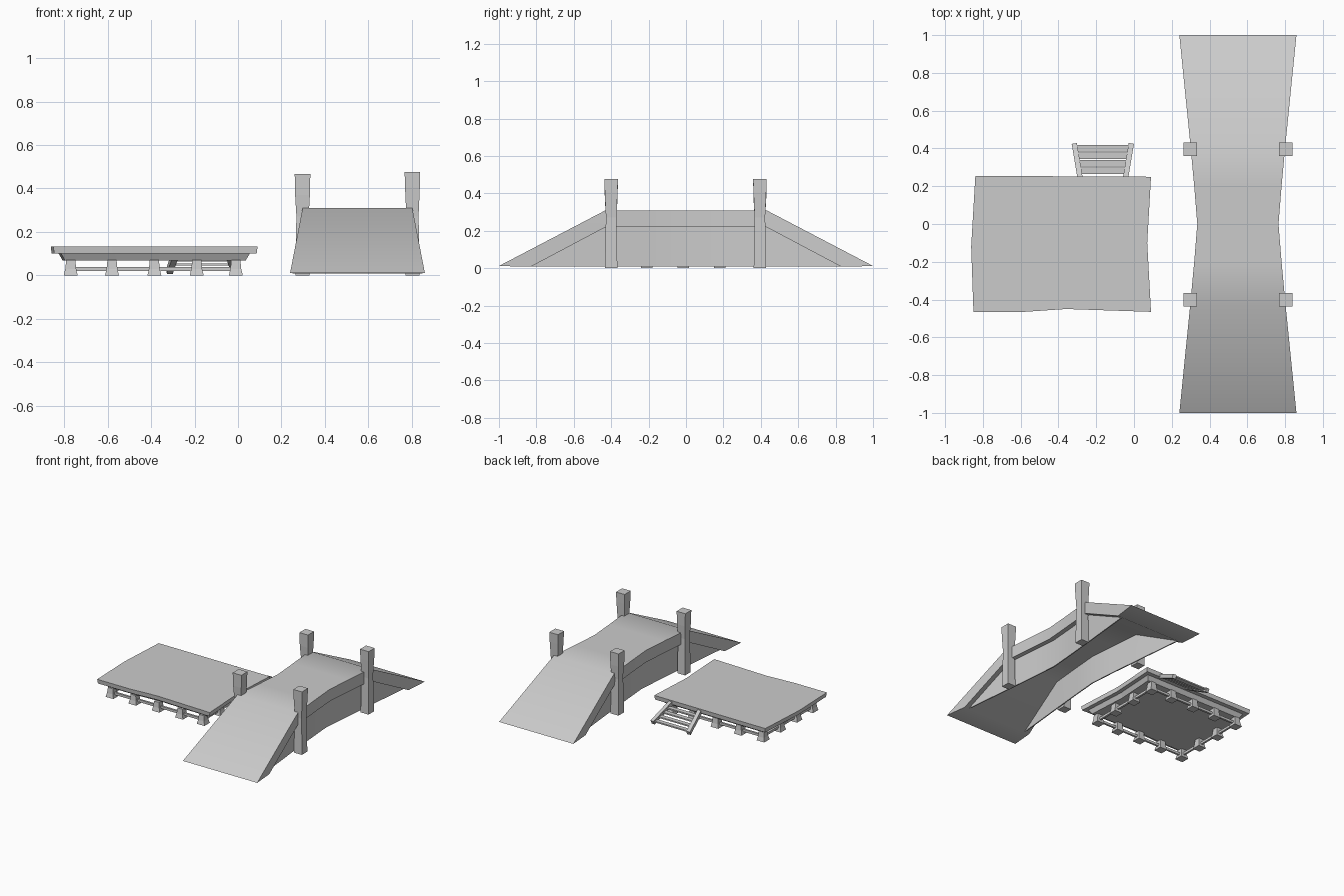
import bpy, bmesh, math
from mathutils import Vector

cube = bpy.data.objects.get("Cube")
if cube:
    bpy.data.objects.remove(cube)

grey = bpy.data.materials.new("plain grey")
grey.use_nodes = True
grey.diffuse_color = (0.6, 0.6, 0.6, 1)
grey.node_tree.nodes["Principled BSDF"].inputs["Base Color"].default_value = grey.diffuse_color


def loft(name, rings, smooth=False):
    """Closed solid skinned through rings of equal point count."""
    bm = bmesh.new()
    loops = [[bm.verts.new(p) for p in ring] for ring in rings]
    n = len(loops[0])
    for a, b in zip(loops, loops[1:]):
        for i in range(n):
            j = (i + 1) % n
            bm.faces.new((a[i], a[j], b[j], b[i]))
    bm.faces.new(loops[0])
    bm.faces.new(loops[-1])
    bmesh.ops.recalc_face_normals(bm, faces=bm.faces)
    mesh = bpy.data.meshes.new(name)
    bm.to_mesh(mesh)
    bm.free()
    mesh.materials.append(grey)
    obj = bpy.data.objects.new(name, mesh)
    bpy.context.collection.objects.link(obj)
    if smooth:
        bpy.ops.object.select_all(action='DESELECT')
        obj.select_set(True)
        bpy.context.view_layer.objects.active = obj
        bpy.ops.object.shade_smooth_by_angle(angle=math.radians(35))
    return obj


def square(x, y, z, h):
    return [(x - h, y - h, z), (x + h, y - h, z), (x + h, y + h, z), (x - h, y + h, z)]


def post(name, x, y, profile):
    """Square post from (height, half width) pairs."""
    return loft(name, [square(x, y, z, h) for z, h in profile])


def beam(name, a, b, w, h):
    """Straight bar of width w and height h between two points."""
    a, b = Vector(a), Vector(b)
    d = (b - a).normalized()
    side = d.cross(Vector((0, 0, 1))).normalized()
    up = side.cross(d)
    corners = [side * sx * w / 2 + up * sz * h / 2
               for sx, sz in ((-1, -1), (1, -1), (1, 1), (-1, 1))]
    return loft(name, [[a + c for c in corners], [b + c for c in corners]])


# Bridge: waisted deck slab with sloping ends
BX = 0.55


def half_width(y):
    y = abs(y)
    return 0.215 + 0.095 * y ** 1.1


stations = [-0.43, -0.2, 0, 0.2, 0.43]


def deck_ring(y, y_low, top, low):
    w, v = half_width(y), half_width(y_low)
    return [(BX - w, y, top), (BX + w, y, top), (BX + v, y_low, low), (BX - v, y_low, low)]


loft("bridge_deck",
     [deck_ring(-1, -0.83, 0.012, 0.008)]
     + [deck_ring(y, y, 0.31, 0.22) for y in stations]
     + [deck_ring(1, 0.83, 0.012, 0.008)], smooth=True)

# Bridge: side walls set in beneath the deck
for side, label in ((1, "left"), (-1, "right")):
    rings = []
    for y in [-0.83] + stations + [0.83]:
        top = 0.014 if abs(y) > 0.8 else 0.222
        outer = BX + side * (half_width(y) - 0.035)
        inner = outer - side * 0.008
        rings.append([(outer, y, top), (outer, y, 0.01), (inner, y, 0.01), (inner, y, top)])
    loft("bridge_wall_" + label, rings, smooth=True)

# Bridge: four flared posts
for sx, label in ((1, "left"), (-1, "right")):
    for y, end in ((-0.4, "front"), (0.395, "back")):
        cap, top = (0.405, 0.477) if sx > 0 else (0.37, 0.467)
        post(f"bridge_post_{end}_{label}", BX + sx * 0.253, y,
             [(0, 0.033), (0.2, 0.03), (0.27, 0.028), (cap, 0.034), (top, 0.036)])

# Platform: uneven top slab over a smaller frame
outline = [(-0.84, 0.255), (0.09, 0.25), (0.07, -0.1), (0.09, -0.465),
           (-0.36, -0.45), (-0.58, -0.465), (-0.85, -0.465), (-0.862, -0.12)]
PX, PY = -0.385, -0.105


def inset_outline(z, d):
    fx, fy = 1 - d / 0.475, 1 - d / 0.36
    return [(PX + (x - PX) * fx, PY + (y - PY) * fy, z) for x, y in outline]


loft("platform_top", [inset_outline(0.1, 0.004), inset_outline(0.132, 0)])
loft("platform_frame", [inset_outline(0.068, 0.055), inset_outline(0.102, 0.035)])

# Platform: flared feet around the edge, joined by low rails
feet_x = [-0.77, -0.58, -0.385, -0.19, -0.01]
feet_y = [-0.4, -0.21, -0.015, 0.18]
for i, x in enumerate(feet_x):
    for j, y in enumerate(feet_y):
        if i in (0, 4) or j in (0, 3):
            post(f"platform_foot_{i}_{j}", x, y, [(0, 0.032), (0.03, 0.025), (0.07, 0.021)])
for y, label in ((feet_y[0], "front"), (feet_y[-1], "back")):
    beam("platform_rail_" + label, (feet_x[0], y, 0.03), (feet_x[-1], y, 0.03), 0.015, 0.018)
for x, label in ((feet_x[0], "right"), (feet_x[-1], "left")):
    beam("platform_rail_" + label, (x, feet_y[0], 0.03), (x, feet_y[-1], 0.03), 0.015, 0.018)

# Steps: splayed side rails with flat treads behind the platform
foot_y, head_y, foot_z, head_z = 0.42, 0.23, 0.02, 0.115
for sx, label in ((1, "left"), (-1, "right")):
    beam("steps_rail_" + label, (-0.165 + sx * 0.15, foot_y, foot_z),
         (-0.165 + sx * 0.118, head_y, head_z), 0.028, 0.03)
for k in range(4):
    t = 0.1 + 0.21 * k
    y = foot_y + (head_y - foot_y) * t
    z = foot_z + (head_z - foot_z) * t
    w = 0.145 - 0.03 * t
    beam(f"steps_tread_{k}", (-0.165 - w, y, z), (-0.165 + w, y, z), 0.034, 0.01)
